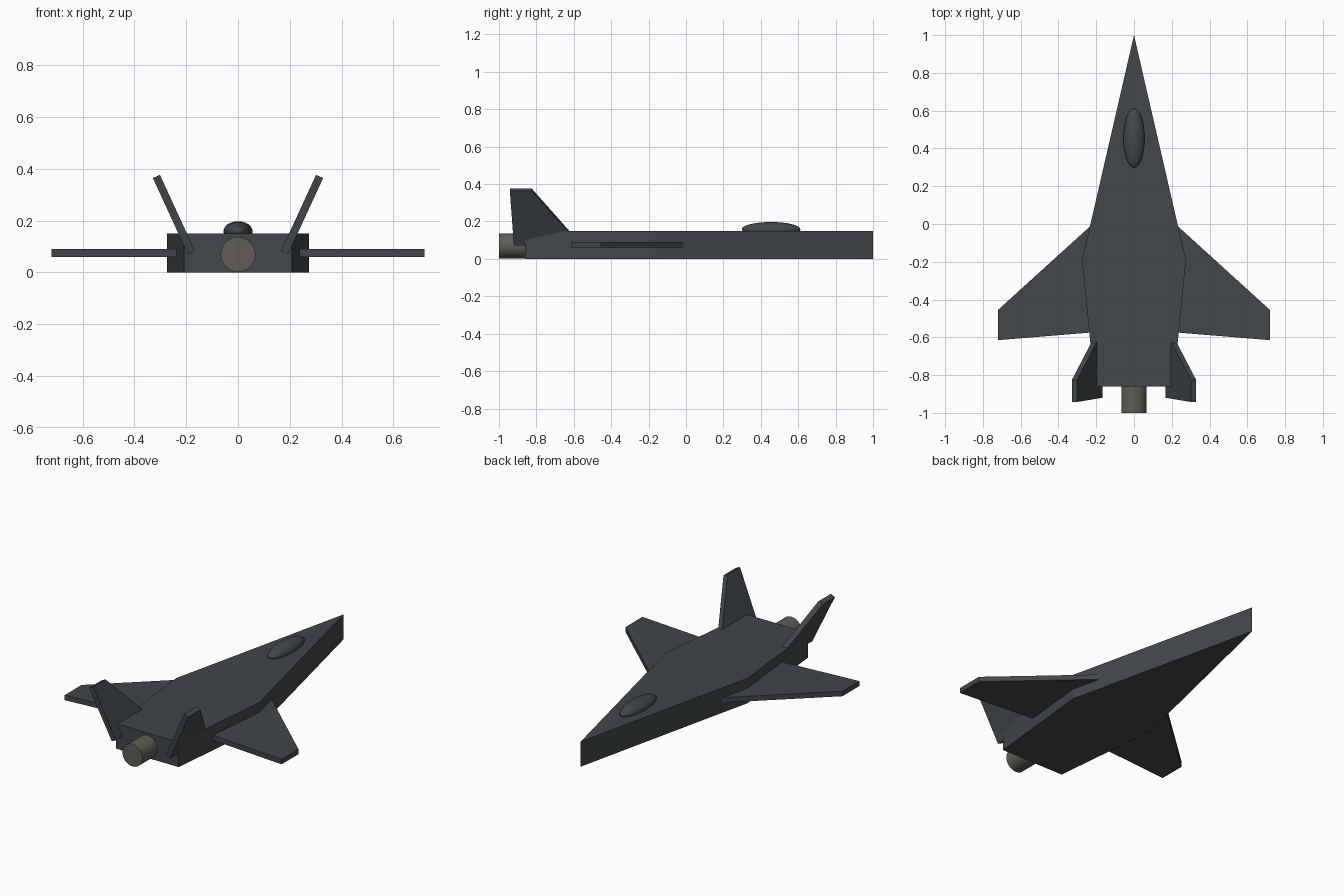
import bpy, bmesh
from mathutils import Vector

cube = bpy.data.objects.get("Cube")
if cube:
    bpy.data.objects.remove(cube, do_unlink=True)


def material(name, rgb):
    m = bpy.data.materials.new(name)
    m.use_nodes = True
    m.diffuse_color = (*rgb, 1)
    m.node_tree.nodes["Principled BSDF"].inputs["Base Color"].default_value = (*rgb, 1)
    return m


hull_grey = material("hull dark grey", (0.055, 0.063, 0.068))
nozzle_grey = material("nozzle warm grey", (0.115, 0.11, 0.088))


def plate(name, points, thickness):
    """Solid made by pushing a flat outline along a thickness vector."""
    bm = bmesh.new()
    face = bm.faces.new([bm.verts.new(p) for p in points])
    side = bmesh.ops.extrude_face_region(bm, geom=[face])["geom"]
    bmesh.ops.translate(bm, vec=thickness,
                        verts=[v for v in side if isinstance(v, bmesh.types.BMVert)])
    bmesh.ops.recalc_face_normals(bm, faces=bm.faces)
    mesh = bpy.data.meshes.new(name)
    bm.to_mesh(mesh)
    bm.free()
    mesh.materials.append(hull_grey)
    obj = bpy.data.objects.new(name, mesh)
    bpy.context.collection.objects.link(obj)
    return obj


def finish(name, mat):
    obj = bpy.context.object
    obj.name = name
    obj.data.materials.append(mat)
    bpy.ops.object.shade_smooth_by_angle()


# Fuselage: arrow-shaped slab
half = [(0.235, -0.02), (0.275, -0.19), (0.208, -0.86)]
outline = [(0, 1)] + half + [(-x, y) for x, y in reversed(half)]
plate("fuselage", [(x, y, 0) for x, y in outline], Vector((0, 0, 0.15)))

# Wings and canted tail fins, one per side
wing = [(0.21, 0.008), (0.72, -0.455), (0.72, -0.615), (0.21, -0.573)]
fin_low, fin_high = Vector((0.18, 0, 0.077)), Vector((0.315, 0, 0.37))
fin_axis = (fin_high - fin_low).normalized()
for label, s in (("left", 1), ("right", -1)):
    plate(label + "_wing", [(s * x, y, 0.06) for x, y in wing], Vector((0, 0, 0.03)))
    across = Vector((fin_axis.z, 0, -fin_axis.x)) * 0.03
    corners = []
    for end, ys in ((fin_low, (-0.565, -0.92)), (fin_high, (-0.942, -0.825))):
        for y in ys:
            p = end - across / 2
            corners.append((s * p.x, y, p.z))
    plate(label + "_tail_fin", corners, Vector((s * across.x, 0, across.z)))

# Canopy bubble
bpy.ops.mesh.primitive_uv_sphere_add(segments=32, ring_count=16, radius=1,
                                     location=(0, 0.455, 0.158))
bpy.context.object.scale = (0.056, 0.157, 0.039)
finish("canopy", hull_grey)

# Exhaust nozzle
bpy.ops.mesh.primitive_cylinder_add(vertices=32, radius=0.067, depth=0.2,
                                    location=(0, -0.9, 0.069), rotation=(1.5708, 0, 0))
finish("exhaust_nozzle", nozzle_grey)
